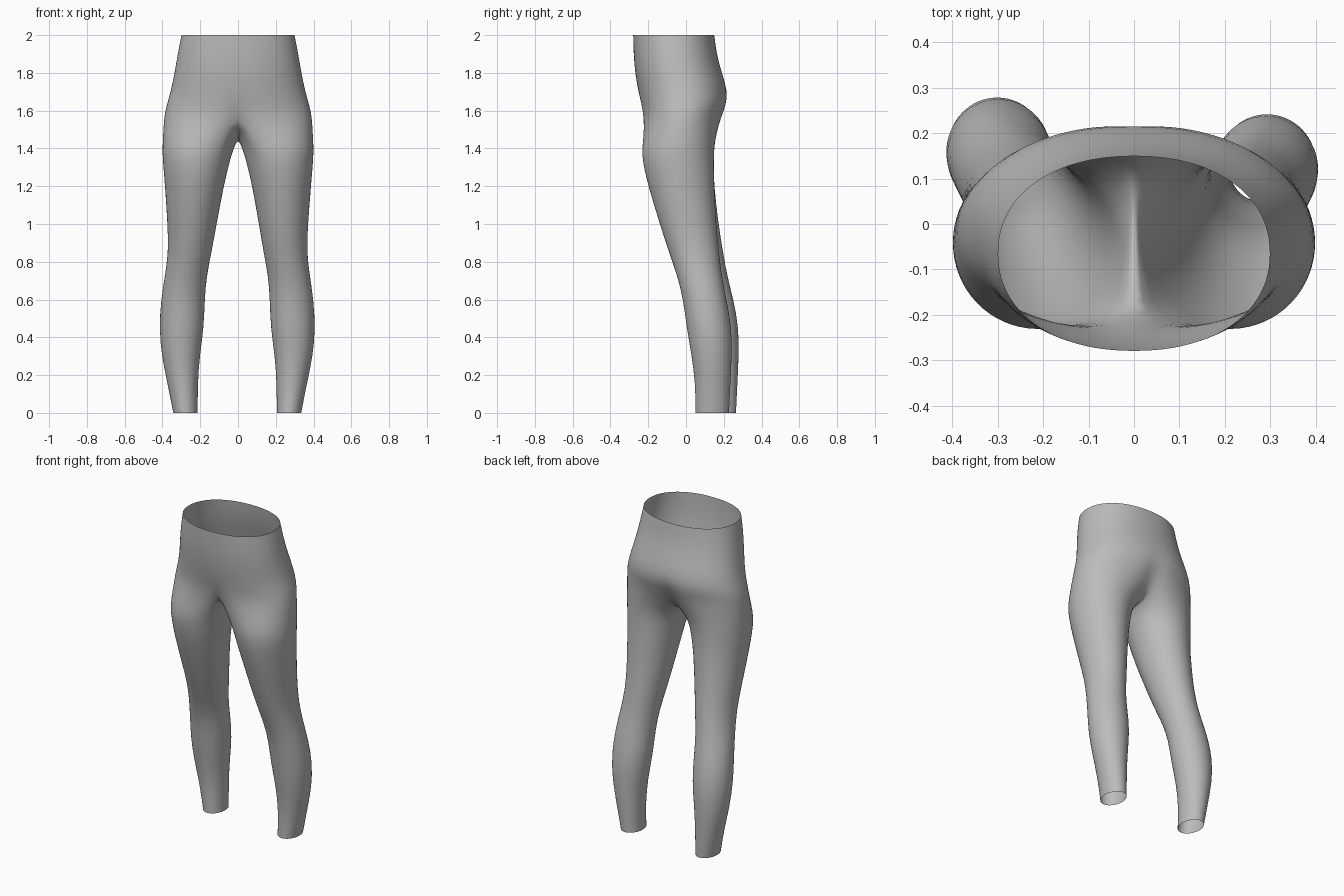
import bpy, bmesh
from math import sin, cos, pi, copysign

cube = bpy.data.objects.get("Cube")
if cube:
    bpy.data.objects.remove(cube, do_unlink=True)

OUTER, INNER = 24, 8          # segments round the outside and inside of a leg

# Hips: height, half width, front, back
HIPS = [(2.0, .30, -.28, .15), (1.9, .32, -.278, .162), (1.8, .336, -.27, .19),
        (1.7, .357, -.253, .222), (1.63, .378, -.24, .218), (1.57, .392, -.232, .195)]
# Leg: height, inner x, outer x, front, back
LEG = [(1.38, .03, .402, -.237, .148), (1.29, .053, .395, -.222, .148),
       (1.2, .075, .387, -.20, .15), (1.0, .11, .371, -.14, .16),
       (.85, .135, .364, -.09, .175), (.72, .16, .382, -.045, .19),
       (.6, .168, .4, -.015, .215), (.45, .172, .41, .003, .243),
       (.3, .195, .397, .03, .243), (.15, .205, .364, .05, .235),
       (0, .205, .335, .05, .228)]
# Crotch seam from back to front: y, height
SEAM = [(.15, 1.515), (.12, 1.475), (.08, 1.455), (.04, 1.448),
        (-.01, 1.457), (-.07, 1.48), (-.135, 1.52)]


def rounded(v, power):
    return copysign(abs(v) ** power, v)


def hip_half(z, half, front, back):
    """Half ring from front centre round the side to back centre."""
    mid, ry = (front + back) / 2, (back - front) / 2
    pts = []
    for k in range(OUTER + 1):
        a = -pi / 2 + pi * k / OUTER
        x = half * rounded(cos(a), .92)
        groove = .025 * max(0, (1.66 - z) / .09) * max(0, 1 - x / .12) ** 2
        y = mid + (ry - groove) * rounded(sin(a), .92)
        pts.append((0 if k in (0, OUTER) else x, y, z))
    return pts


def leg_ring(z, x0, x1, front, back):
    """Closed ring starting at the inner front."""
    n = OUTER + INNER
    pts = []
    for k in range(n):
        a = -pi * .75 + 2 * pi * k / n
        pts.append(((x0 + x1) / 2 + (x1 - x0) / 2 * cos(a),
                    (front + back) / 2 + (back - front) / 2 * sin(a), z))
    return pts


def bridge(bm, upper, lower, closed):
    n = len(upper)
    for k in range(n if closed else n - 1):
        j = (k + 1) % n
        bm.faces.new((upper[k], lower[k], lower[j], upper[j]))


def add_ring(bm, pts, side, shift=(0, 0)):
    return [bm.verts.new((side * x + shift[0], y + shift[1], z)) for x, y, z in pts]


bm = bmesh.new()
for side in (1, -1):
    # Hips, one half
    ring = None
    for row in HIPS:
        pts = hip_half(*row)
        new = add_ring(bm, pts, side)
        if ring:
            bridge(bm, ring, new, False)
        ring = new
    # Crotch seam closes the half ring into the top of the leg
    seam = [(0, y, z) for y, z in SEAM]
    ring += add_ring(bm, seam, side)
    top = pts + seam
    # Thigh blend
    thigh = leg_ring(*LEG[0])
    blend = [tuple(p * .45 + q * .55 for p, q in zip(a, b)) for a, b in zip(top, thigh)]
    new = add_ring(bm, blend, side)
    bridge(bm, ring, new, True)
    ring = new
    # Leg down to the ankle, with the right leg set a little further back
    for row in LEG:
        w = max(0, min(1, (1.2 - row[0]) / .6)) if side < 0 else 0
        new = add_ring(bm, leg_ring(*row), side, (-.008 * w, .037 * w))
        bridge(bm, ring, new, True)
        ring = new

# Weld the two halves along the centre
bmesh.ops.remove_doubles(bm, verts=bm.verts[:], dist=.0005)
bmesh.ops.recalc_face_normals(bm, faces=bm.faces[:])
# Open surface: make sure the outermost side face points outward
face = max(bm.faces, key=lambda f: f.calc_center_median().x)
if face.normal.x < 0:
    bmesh.ops.reverse_faces(bm, faces=bm.faces[:])

mesh = bpy.data.meshes.new("leggings")
bm.to_mesh(mesh)
bm.free()
leggings = bpy.data.objects.new("leggings", mesh)
bpy.context.collection.objects.link(leggings)

# Plain grey cloth
grey = bpy.data.materials.new("grey_cloth")
grey.use_nodes = True
colour = (.5, .5, .5, 1)
grey.diffuse_color = colour
grey.node_tree.nodes["Principled BSDF"].inputs["Base Color"].default_value = colour
mesh.materials.append(grey)

for poly in mesh.polygons:
    poly.use_smooth = True
sub = leggings.modifiers.new("smooth_cloth", 'SUBSURF')
sub.levels = sub.render_levels = 1
